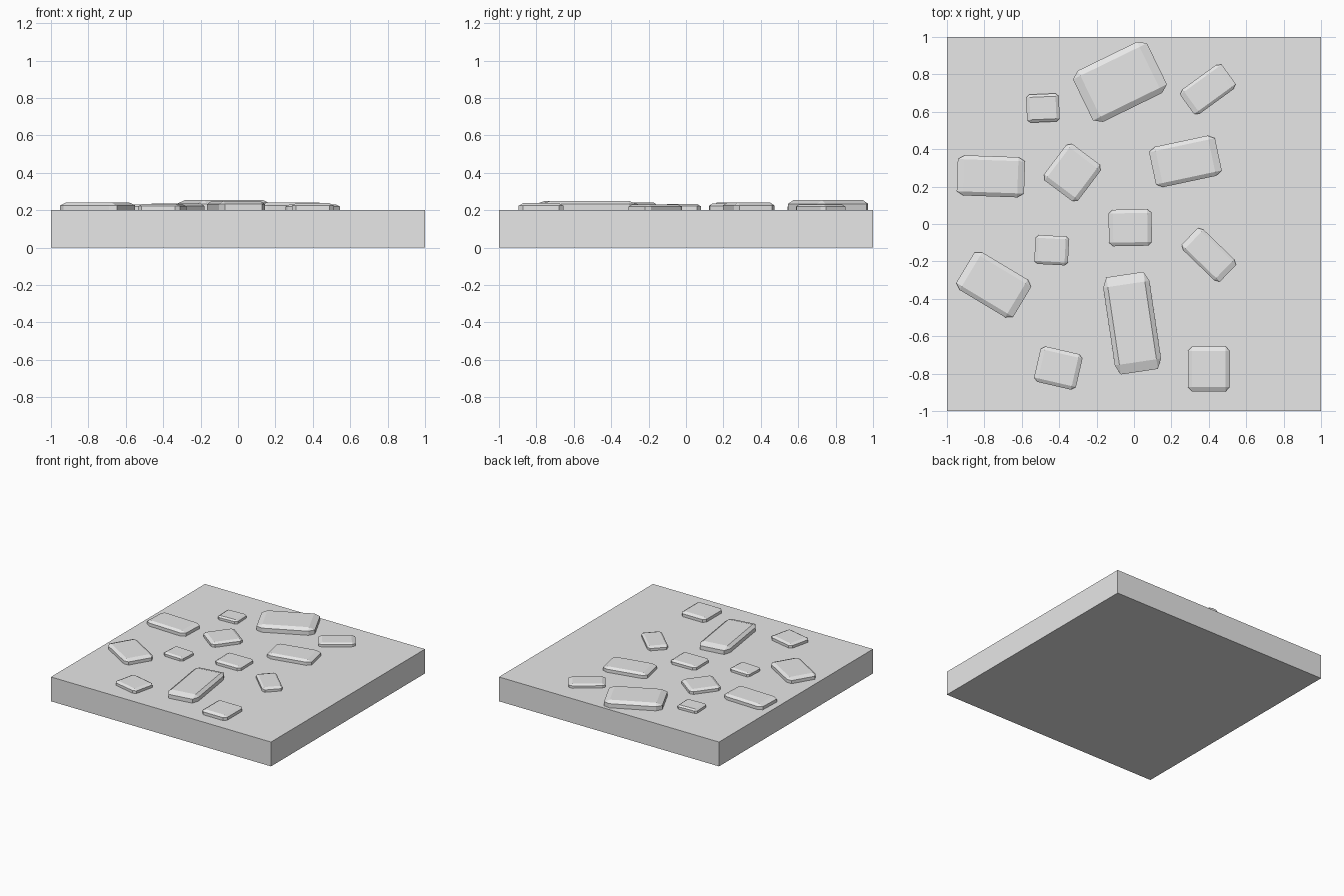
import bpy, bmesh
from math import radians
from mathutils import Matrix

cube = bpy.data.objects.get("Cube")
if cube:
    bpy.data.objects.remove(cube, do_unlink=True)

GREY = (0.8, 0.8, 0.8, 1)
stone_grey = bpy.data.materials.new("stone_grey")
stone_grey.use_nodes = True
stone_grey.diffuse_color = GREY
stone_grey.node_tree.nodes["Principled BSDF"].inputs["Base Color"].default_value = GREY


def block(name, matrix, size, bevel=0):
    """Box whose bevel stretches with its size."""
    bm = bmesh.new()
    bmesh.ops.create_cube(bm, size=1)
    if bevel:
        bmesh.ops.bevel(bm, geom=bm.edges[:], offset=bevel, segments=1,
                        profile=0.5, affect='EDGES')
    bmesh.ops.scale(bm, vec=size, verts=bm.verts)
    mesh = bpy.data.meshes.new(name)
    bm.to_mesh(mesh)
    bm.free()
    mesh.materials.append(stone_grey)
    obj = bpy.data.objects.new(name, mesh)
    obj.matrix_world = matrix
    bpy.context.collection.objects.link(obj)


# Ground slab
SLAB = 0.2
block("ground_slab", Matrix.Translation((0, 0, SLAB / 2)), (2, 2, SLAB))

# Paving stones: x, y, length, width, turn in degrees, rise above the slab
stones = [
    (-0.075, 0.76, 0.44, 0.305, 26, 0.053),
    (-0.487, 0.62, 0.175, 0.15, 2.5, 0.03),
    (-0.765, 0.255, 0.36, 0.215, -2, 0.04),
    (-0.33, 0.275, 0.23, 0.245, -37, 0.035),
    (0.395, 0.72, 0.275, 0.16, 36, 0.03),
    (0.275, 0.335, 0.36, 0.22, 12, 0.04),
    (-0.02, -0.02, 0.23, 0.195, 1, 0.033),
    (-0.44, -0.14, 0.18, 0.155, -3, 0.03),
    (0.4, -0.165, 0.285, 0.155, -44, 0.03),
    (-0.75, -0.325, 0.355, 0.235, -31, 0.04),
    (-0.01, -0.53, 0.25, 0.525, 8.5, 0.05),
    (-0.405, -0.77, 0.23, 0.195, -13, 0.033),
    (0.4, -0.775, 0.225, 0.24, 0, 0.037),
]
for i, (x, y, length, width, turn, rise) in enumerate(stones, 1):
    height = 3.6 * rise      # mostly sunk into the slab
    place = Matrix.Translation((x, y, SLAB + rise - height / 2))
    block(f"paving_stone_{i}", place @ Matrix.Rotation(radians(turn), 4, 'Z'),
          (length, width, height), bevel=0.1)
